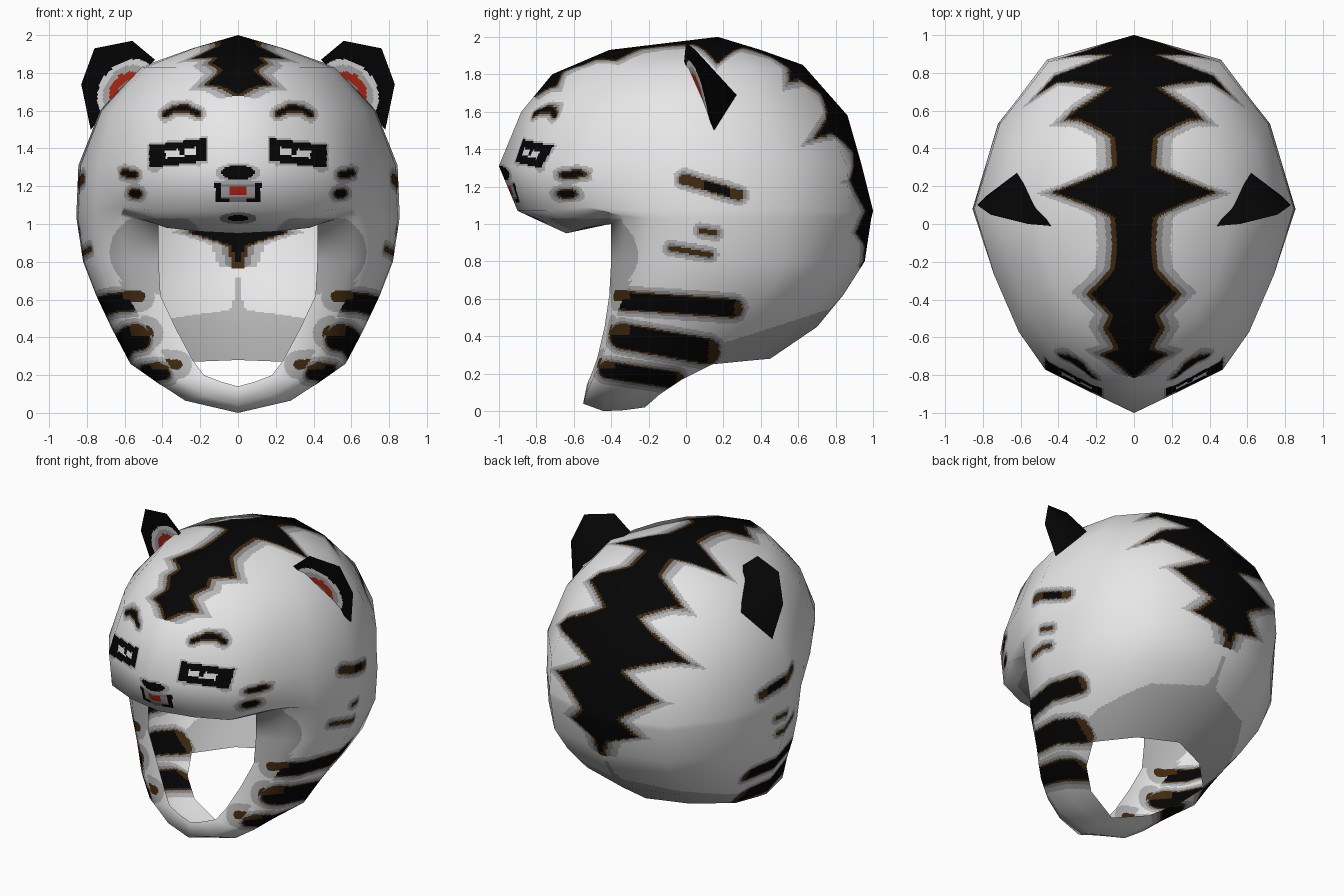
import bpy, math
from mathutils import Vector

if "Cube" in bpy.data.objects:
    bpy.data.objects.remove(bpy.data.objects["Cube"])

# ---------- flat colours ----------
COLOURS = [("white", (.80, .80, .80)), ("black", (.0015, .0015, .0015)), ("brown", (.052, .023, .005)),
           ("mid_grey", (.25, .25, .25)), ("light_grey", (.46, .46, .46)), ("red", (.50, .022, .007))]
WHITE, BLACK, BROWN, GREY, LIGHT, RED = range(6)
MATS = []
for cname, c in COLOURS:
    m = bpy.data.materials.new(cname)
    m.diffuse_color = (*c, 1)
    m.use_nodes = True
    m.node_tree.nodes["Principled BSDF"].inputs["Base Color"].default_value = m.diffuse_color
    MATS.append(m)


# ---------- patch building ----------
def key(p):
    return (round(p[0], 4) + 0.0, round(p[1], 4), round(p[2], 4))


def bilerp(a, b, c, d, u, v):
    return (a * (1 - u) + b * u) * (1 - v) + (d * (1 - u) + c * u) * v


def build(name, patches, paint, n):
    """Mirrored cage patches, finely divided for painting, shaded with the cage normals."""
    cells, acc = [], {}
    for rows in patches:
        for r0, r1 in zip(rows, rows[1:]):
            for j in range(len(r0) - 1):
                for s in (1, -1):
                    q = [Vector((s * p[0], p[1], p[2])) for p in (r0[j], r1[j], r1[j + 1], r0[j + 1])]
                    nrm = (q[2] - q[0]).cross(q[3] - q[1]) * s
                    for k in {key(p) for p in q}:
                        acc[k] = acc.get(k, Vector()) + nrm
                    cells.append((q, s))
    ids, verts, norms, faces, mats = {}, [], [], [], []
    for q, s in cells:
        nq = [acc[key(p)].normalized() for p in q]
        grid = []
        for i in range(n + 1):
            line = []
            for j in range(n + 1):
                p = bilerp(*q, i / n, j / n)
                k = key(p)
                if k not in ids:
                    ids[k] = len(verts)
                    verts.append(p)
                    norms.append(bilerp(*nq, i / n, j / n).normalized())
                line.append(ids[k])
            grid.append(line)
        for i in range(n):
            for j in range(n):
                f = [grid[i][j], grid[i + 1][j], grid[i + 1][j + 1], grid[i][j + 1]]
                f = list(dict.fromkeys(f if s > 0 else f[::-1]))
                if len(f) > 2:
                    c = bilerp(*q, (i + .5) / n, (j + .5) / n)
                    faces.append(f)
                    mats.append(paint(abs(c.x), c.y, c.z))
    me = bpy.data.meshes.new(name)
    me.from_pydata(verts, [], faces)
    for m in MATS:
        me.materials.append(m)
    me.polygons.foreach_set("material_index", mats)
    me.polygons.foreach_set("use_smooth", [True] * len(faces))
    me.update()
    me.normals_split_custom_set_from_vertices(norms)
    ob = bpy.data.objects.new(name, me)
    bpy.context.collection.objects.link(ob)
    return ob


# ---------- paint rules ----------
# half width of the spine stripe against the angle around the side profile
SPINE = [(-14, 0), (-7, .035), (-3, .24), (4, .13), (15, .38), (23, .11), (34, .5),
         (44, .12), (54, .35), (63, .1), (72, .09), (79, .42), (88, .1), (97, .09), (104, .1),
         (113, .23), (119, .11), (123, .14), (129, .08), (133, .16), (136.5, .06), (140, 0)]
# cheek stripes: y, z, y, z, radius
STRIPES = [(-.01, 1.24, .28, 1.155, .028), (.08, .965, .16, .95, .013), (-.08, .87, .13, .835, .014),
           (-.34, .59, .25, .55, .044), (-.34, .40, .11, .32, .062), (-.42, .22, -.06, .165, .040)]
# brown ends of the stripes on the front of the cheeks: x, z, x, z, radius
FRONTS = [(.52, .615, .64, .62, .03), (.49, .42, .55, .40, .044), (.32, .255, .38, .26, .026)]
# brows and whiskers: x, z, x, z, radius
MARKS = [(.385, 1.58, .34, 1.608, .010), (.34, 1.608, .27, 1.612, .013), (.27, 1.612, .21, 1.585, .010),
         (.55, 1.26, .60, 1.27, .014), (.53, 1.16, .555, 1.163, .016)]


def capsule(a, b, s):
    x0, y0, x1, y1, r = s
    dx, dy = x1 - x0, y1 - y0
    t = max(0, min(1, ((a - x0) * dx + (b - y0) * dy) / (dx * dx + dy * dy)))
    return math.hypot(a - x0 - t * dx, b - y0 - t * dy) - r


def box(a, b, ha, hb):
    return max(abs(a) - ha, abs(b) - hb)


def halo(d, base):
    for limit, col in ((0, BLACK), (.016, BROWN), (.034, GREY), (.062, LIGHT)):
        if d < limit:
            return col
    return base


def spine_width(a):
    """Round valleys and pointed teeth."""
    for (a0, w0), (a1, w1) in zip(SPINE, SPINE[1:]):
        if a0 <= a < a1:
            t = (a - a0) / (a1 - a0)
            t = t if w1 > w0 else 1 - t
            return min(w0, w1) + abs(w1 - w0) * t ** 1.15
    return -1


def paint_face(x, y, z):
    ez = z - 1.375 + (x - .32) * .12
    if box(x - .305, ez, .08, .019) < 0:                  # eyes
        return BLACK if abs(x - .30) < .014 and ez > -.008 else WHITE
    d = box(x - .32, ez, .15, .06)
    if d < .01:
        return BLACK if d < 0 else LIGHT
    nose = math.hypot(x / .088, (z - 1.272) / .038)
    if nose < 1.35:
        return BLACK if nose < 1 else LIGHT
    if x < .046 and 1.15 < z < 1.195:                     # tongue
        return RED
    if box(x, z - 1.175, .122, .056) < 0:                 # mouth
        if (x > .088 and z < 1.215) or (z < 1.137 and x > .045):
            return BLACK
        return GREY if z < 1.145 or abs(z - 1.205) < .008 else LIGHT
    chin = math.hypot(x / .055, (z - 1.03) / .017)        # chin spot
    if chin < 1.8:
        return BLACK if chin < 1 else GREY
    if math.hypot(x - .44, z - 1.30) < .03 or math.hypot(x - .21, z - 1.325) < .02:
        return LIGHT
    d = min(capsule(x, z, m) for m in MARKS)
    return halo(d * 1.9, None)


def paint_shell(x, y, z):
    base = WHITE
    if y > .1 and (z < .3 + .32 * y or (z < .72 and x < .02 + .4 * max(0, .6 - z))):   # lower back
        base = LIGHT
    if y < -.2 and z < 1.03 and math.hypot((x - .42) / .26, (z - .85) / .22) < 1:      # front of the cheeks
        base = LIGHT
    if y < -.5 and z > .9:
        col = paint_face(x, y, z)
        if col is not None:
            return col
    if z > .7:                                            # spine stripe
        w = spine_width(math.degrees(math.atan2(z - 1, y)))
        if w >= 0 and (x - w) * .6 < .062:
            return halo((x - w) * .6, base)
    if x > .2 and -.6 < y < .45 and z < 1.35:
        if y < -.22 and z < .75 and x < .3 + (z - .17) * .6 + .015:     # front of the cheeks
            d = min(capsule(x, z, s) for s in FRONTS)
            return BROWN if d < 0 else LIGHT if d < .05 else base
        d, s = min((capsule(y, z, s), s) for s in STRIPES)              # cheek stripes
        if d < 0:
            if s[4] < .02 or (s[4] < .03 and not (.09 < y < .23 and d < -.006)):
                return BROWN
            if y > s[2] + .01 or (y < s[0] + .04 and z > s[1] + .01):
                return BROWN
            return BLACK
        return halo(d * 1.5 + (.016 if s[4] < .03 else .004), base)
    return base


def paint_ear(x, y, z):
    u = (x - .61) * .74 + (z - 1.69) * .68                # outward from the ear root
    v = (x - .61) * .68 - (z - 1.69) * .74 + .03          # along the ear root
    if math.hypot(u / .135, v / .18) > 1:
        return BLACK
    if math.hypot(u / .11, v / .145) > 1:
        return WHITE
    if math.hypot(u / .08, v / .105) > 1:
        return LIGHT
    return RED if math.hypot(u / .035, v / .06) > 1 else GREY


# ---------- shell cage, right half, from front to back ----------
def ring(z, *pts):
    return [(px, py, z) for px, py in pts]


dome = [
    ring(2.0, *[(0, .17)] * 9),
    ring(1.93, (0, -.41), (.07, -.36), (.14, -.25), (.19, -.11), (.235, .02), (.24, .13), (.2, .25), (.11, .35), (0, .40)),
    ring(1.83, (0, -.67), (.18, -.6), (.33, -.47), (.43, -.3), (.49, -.12), (.52, .1), (.46, .35), (.28, .56), (0, .65)),
    ring(1.6, (0, -.88), (.23, -.8), (.43, -.66), (.57, -.45), (.67, -.2), (.73, .08), (.64, .42), (.4, .73), (0, .85)),
    ring(1.31, (0, -1), (.23, -.89), (.47, -.77), (.61, -.57), (.74, -.27), (.845, .08), (.71, .53), (.45, .86), (0, .94)),
    ring(1.07, (0, -.9), (.24, -.85), (.46, -.75), (.6, -.53), (.75, -.24), (.855, .08), (.715, .53), (.46, .87), (0, 1)),
]
dome[2][0], dome[2][8], dome[3][8] = (0, -.715, 1.8), (0, .625, 1.85), (0, .863, 1.58)
dome[5][3] = (.6, -.53, 1.09)
cheek = [
    [(.42, -.40, 1.0), (.62, -.33, 1.04)] + ring(1.03, (.76, -.2), (.855, .08), (.72, .53), (.46, .86), (0, .99)),
    ring(.8, (.42, -.40), (.6, -.335), (.73, -.2), (.82, .08), (.71, .52), (.44, .84), (0, .955)),
    ring(.62, (.41, -.41), (.55, -.37), (.68, -.22), (.75, .06), (.67, .44), (.42, .72), (0, .84)),
    ring(.45, (.33, -.435), (.48, -.40), (.6, -.27), (.67, 0), (.58, .36), (.37, .58), (0, .70)),
    [(.24, -.475, .28), (.4, -.45, .26), (.53, -.32, .27), (.57, -.08, .26), (.46, .14, .25), (.26, .34, .27), (0, .45, .28)],
]
brim = [
    dome[5][:4],
    [(0, -.64, .95), (.2, -.6, .96), (.38, -.54, .98), (.61, -.43, 1.065)],
    [(0, -.36, 1.01), (.21, -.38, 1.005)] + cheek[0][:2],
]
strap = [
    cheek[4][:5],
    [(.18, -.505, .20), (.3, -.50, .17), (.41, -.4, .15), (.42, -.2, .155), (.38, -.02, .17)],
    [(.09, -.52, .165), (.17, -.535, .09), (.28, -.43, .065), (.28, -.28, .07), (.24, -.14, .09)],
    [(0, -.53, .14), (0, -.55, .04), (0, -.44, 0), (0, -.33, .005), (0, -.22, .02)],
]
build("hood_shell", [dome, brim, [dome[5][3:], cheek[0][1:]], cheek, strap], paint_shell, 26)

# ---------- ears ----------
rim = [(.44, -.01, 1.87), (.56, 0, 1.97), (.76, .05, 1.93), (.83, .1, 1.74), (.78, .15, 1.5)]
root = [tuple(Vector(rim[0]).lerp(Vector(rim[4]), t / 4)) for t in range(5)]
build("ear_inside", [[rim, root]], paint_ear, 20)
build("ear_back", [[[(.62, .27, 1.69)] * 5, rim]], lambda x, y, z: BLACK, 2)
